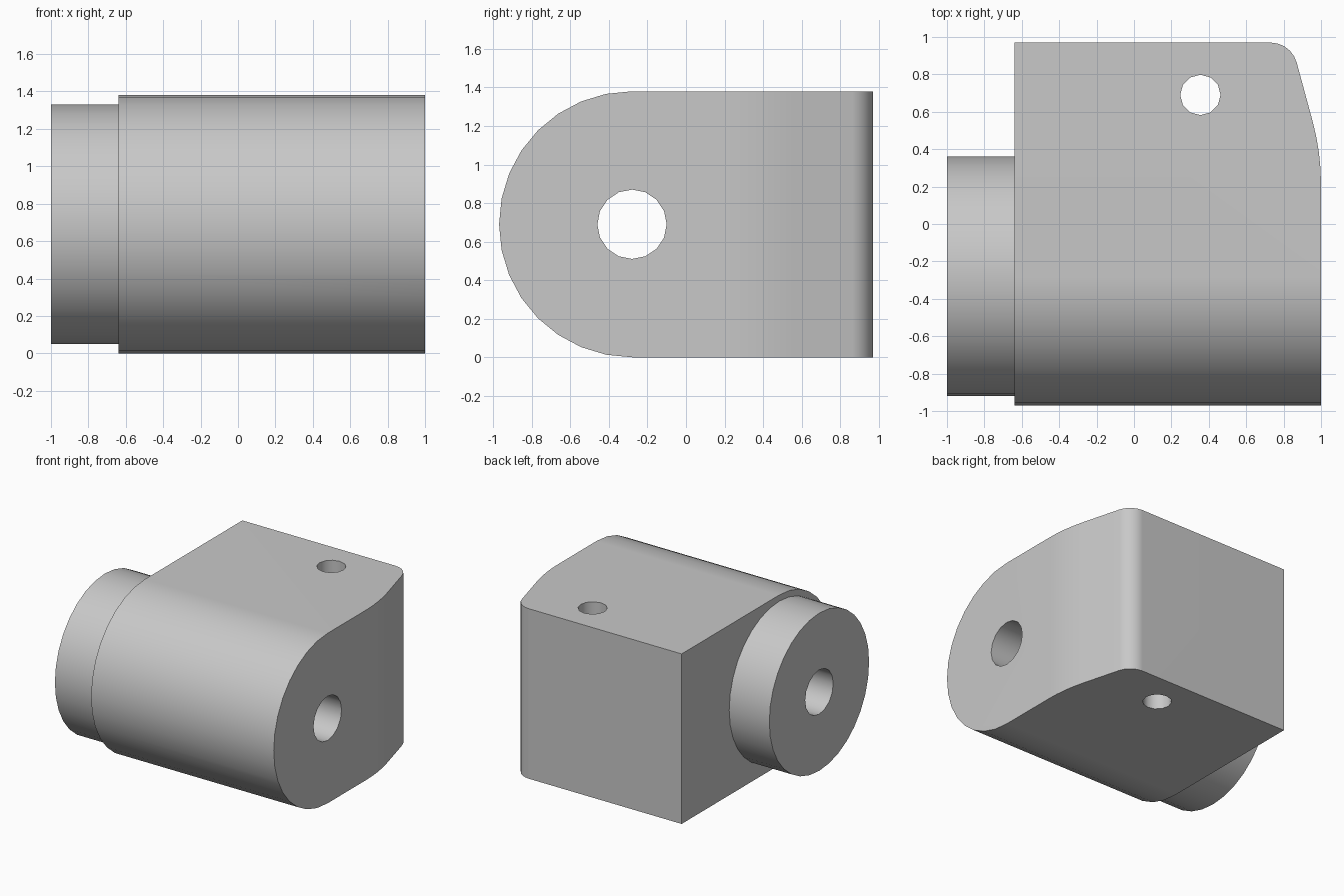
import bpy, bmesh
from math import sin, cos, radians
from mathutils import Vector

cube = bpy.data.objects.get("Cube")
if cube:
    bpy.data.objects.remove(cube, do_unlink=True)

grey = bpy.data.materials.new("light_grey")
grey.use_nodes = True
grey.diffuse_color = (0.58, 0.58, 0.58, 1)
grey.node_tree.nodes["Principled BSDF"].inputs["Base Color"].default_value = (0.58, 0.58, 0.58, 1)

LEFT, RIGHT, BACK = -0.64, 1.0, 0.97
AXIS_Y, RADIUS = -0.28, 0.69          # bore axis, also its height
TAPER = 15                            # slope of the tapered side, degrees


def arc(cx, cy, r, start, end, steps):
    angles = [radians(start + (end - start) * i / steps) for i in range(steps + 1)]
    return [(cx + r * cos(a), cy + r * sin(a)) for a in angles]


def prism(name, outline, axis, low, high):
    """Extrude a closed outline along x (outline is y, z) or z (outline is x, y)."""
    bm = bmesh.new()
    place = (lambda a, b: (low, a, b)) if axis == "x" else (lambda a, b: (a, b, low))
    face = bm.faces.new([bm.verts.new(place(*p)) for p in outline])
    new = bmesh.ops.extrude_face_region(bm, geom=[face])["geom"]
    step = Vector((high - low, 0, 0) if axis == "x" else (0, 0, high - low))
    bmesh.ops.translate(bm, vec=step, verts=[v for v in new if isinstance(v, bmesh.types.BMVert)])
    bmesh.ops.recalc_face_normals(bm, faces=bm.faces)
    mesh = bpy.data.meshes.new(name)
    bm.to_mesh(mesh)
    bm.free()
    mesh.materials.append(grey)
    obj = bpy.data.objects.new(name, mesh)
    bpy.context.collection.objects.link(obj)
    return obj


def circle(cx, cy, r, sides):
    return arc(cx, cy, r, 90, 450, sides)[:-1]


def combine(target, tool, operation):
    mod = target.modifiers.new(operation.lower(), "BOOLEAN")
    mod.operation, mod.object, mod.solver = operation, tool, "EXACT"
    bpy.ops.object.modifier_apply(modifier=mod.name)
    bpy.data.objects.remove(tool, do_unlink=True)


# Body: half-round front and square back
side = arc(AXIS_Y, RADIUS, RADIUS, 90, 270, 16) + [(BACK, 0), (BACK, 2 * RADIUS)]
body = prism("hinge_block", side, "x", LEFT, RIGHT)
bpy.context.view_layer.objects.active = body
body.select_set(True)

# Tapered and rounded back corner, seen in plan
plan = [(LEFT - 0.5, -1.5), (RIGHT + 0.5, -1.5), (RIGHT + 0.5, 0.21)]
plan = [(LEFT - 0.5, -1.5), (RIGHT, -1.5)]
plan += arc(RIGHT - 1.3, 0.21, 1.3, 0, TAPER, 4)
plan += arc(0.73, BACK - 0.145, 0.145, TAPER, 90, 5)
plan += [(LEFT - 0.5, BACK)]
combine(body, prism("plan_cutter", plan, "z", -0.5, 2), "INTERSECT")

# Round boss on the end
combine(body, prism("boss", circle(AXIS_Y, RADIUS, 0.64, 32), "x", -1, LEFT + 0.2), "UNION")

# Long bore and cross pin hole
combine(body, prism("bore_cutter", circle(AXIS_Y, RADIUS, 0.18, 16), "x", -1.5, 1.5), "DIFFERENCE")
combine(body, prism("pin_cutter", circle(0.355, 0.69, 0.108, 12), "z", -0.5, 2), "DIFFERENCE")

# Smooth curves with crisp edges and flat planes
bpy.ops.object.shade_smooth_by_angle(angle=radians(31))
weighted = body.modifiers.new("flat_planes", "WEIGHTED_NORMAL")
weighted.keep_sharp = True
